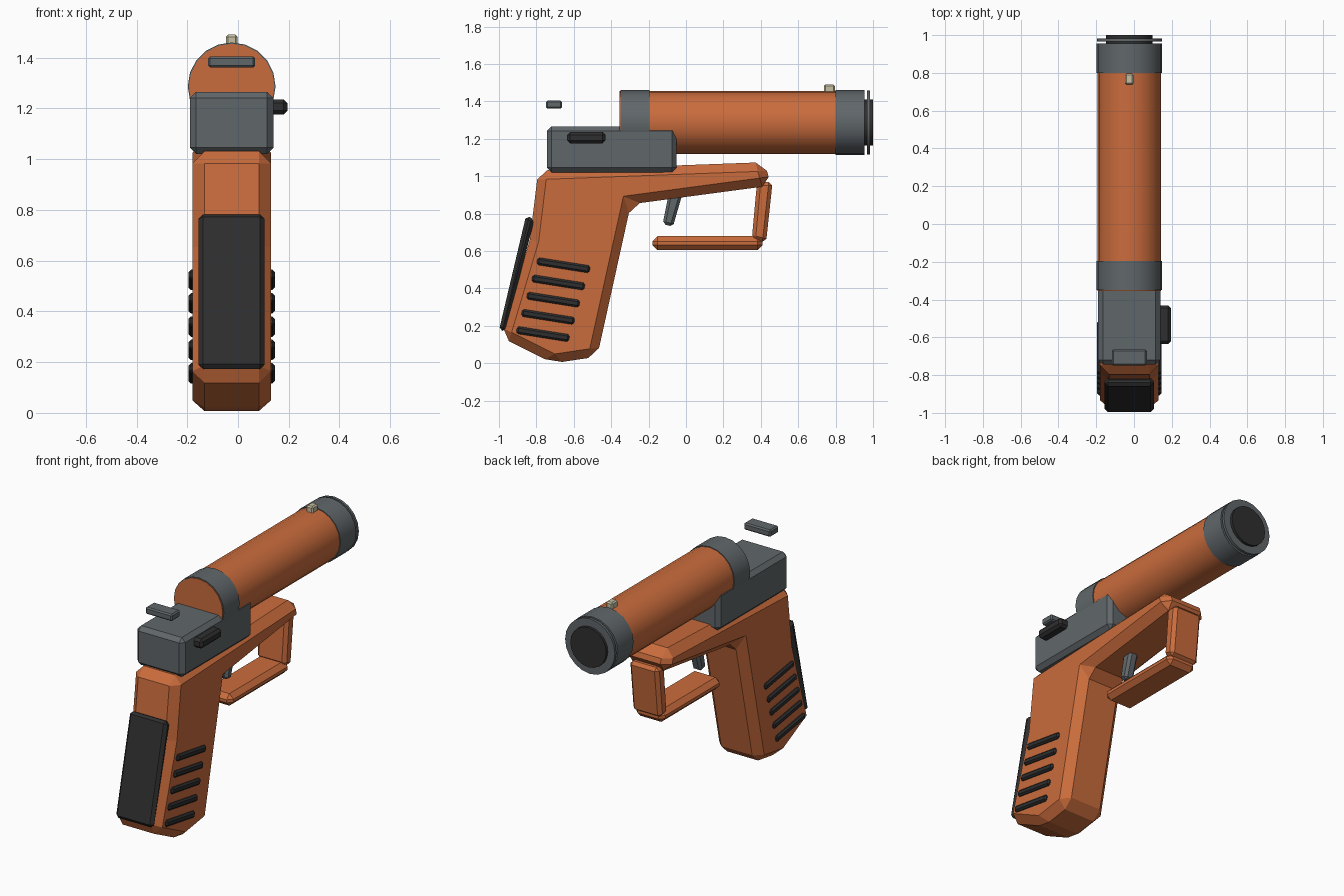
import bpy, bmesh, math
from mathutils import Matrix

if "Cube" in bpy.data.objects:
    bpy.data.objects.remove(bpy.data.objects["Cube"], do_unlink=True)

CX = -0.025        # centre plane of the body
AXIS_Z = 1.287     # barrel axis height


def material(name, rgb):
    m = bpy.data.materials.new(name)
    m.use_nodes = True
    m.diffuse_color = (*rgb, 1)
    m.node_tree.nodes["Principled BSDF"].inputs["Base Color"].default_value = (*rgb, 1)
    return m


orange = material("burnt orange", (0.59, 0.15, 0.046))
grey = material("steel grey", (0.118, 0.135, 0.144))
black = material("dark rubber", (0.028, 0.028, 0.028))
cream = material("pale cream", (0.58, 0.53, 0.37))


def finish(name, bm, mat, bevel=0):
    bmesh.ops.recalc_face_normals(bm, faces=bm.faces)
    me = bpy.data.meshes.new(name)
    bm.to_mesh(me)
    bm.free()
    me.materials.append(mat)
    ob = bpy.data.objects.new(name, me)
    bpy.context.collection.objects.link(ob)
    if bevel:
        mod = ob.modifiers.new("chamfer", 'BEVEL')
        mod.width = bevel
        mod.segments = 1
        mod.limit_method = 'ANGLE'
        mod.angle_limit = math.radians(32)
    return ob


def prism(name, outline, width, mat, bevel=0):
    """Side outline of (y, z) points, extruded across the body."""
    bm = bmesh.new()
    face = bm.faces.new([bm.verts.new((CX - width / 2, y, z)) for y, z in outline])
    new = bmesh.ops.extrude_face_region(bm, geom=[face])["geom"]
    bmesh.ops.translate(bm, vec=(width, 0, 0),
                        verts=[v for v in new if isinstance(v, bmesh.types.BMVert)])
    return finish(name, bm, mat, bevel)


def box(name, centre, size, mat, bevel=0, tilt=0):
    bm = bmesh.new()
    bmesh.ops.create_cube(bm, size=1)
    bmesh.ops.scale(bm, vec=size, verts=bm.verts)
    bmesh.ops.transform(bm, verts=bm.verts, matrix=Matrix.Translation(centre)
                        @ Matrix.Rotation(math.radians(tilt), 4, 'X'))
    return finish(name, bm, mat, bevel)


def tube(name, radius, y0, y1, mat):
    bm = bmesh.new()
    bmesh.ops.create_cone(bm, cap_ends=True, segments=20, radius1=radius,
                          radius2=radius, depth=y1 - y0)
    bmesh.ops.transform(bm, verts=bm.verts,
                        matrix=Matrix.Translation((CX, (y0 + y1) / 2, AXIS_Z))
                        @ Matrix.Rotation(math.pi / 2, 4, 'X'))
    ob = finish(name, bm, mat)
    bpy.ops.object.select_all(action='DESELECT')
    bpy.context.view_layer.objects.active = ob
    ob.select_set(True)
    bpy.ops.object.shade_smooth_by_angle(angle=math.radians(35))
    return ob


# Grip and lower frame
prism("grip_frame", [(-0.79, 1.03), (-0.835, 0.66), (-0.99, 0.14), (-0.71, 0),
                     (-0.475, 0.035), (-0.295, 0.85), (0.455, 0.95), (0.42, 1.075)],
      0.31, orange, 0.048)

# Rubber pad on the back of the grip
prism("grip_pad", [(-0.855, 0.79), (-0.81, 0.77), (-0.965, 0.17), (-1.0, 0.175)],
      0.26, black, 0.022)

# Grip ribs on both sides
for side, label in ((1, "left"), (-1, "right")):
    for i in range(5):
        box(f"{label}_grip_rib_{i + 1}",
            (CX + side * 0.15, -0.655 - 0.0275 * i, 0.524 - 0.092 * i),
            (0.04, 0.285, 0.04), black, 0.01, -9)

# Trigger and its guard
prism("trigger", [(-0.09, 0.92), (-0.015, 0.92), (-0.07, 0.73), (-0.125, 0.745)],
      0.065, grey, 0.015)
prism("guard_bar", [(-0.18, 0.605), (0.41, 0.605), (0.41, 0.68), (-0.18, 0.68)],
      0.2, orange, 0.028)
prism("guard_post", [(0.38, 0.97), (0.463, 0.97), (0.428, 0.645), (0.352, 0.665)],
      0.2, orange, 0.02)

# Receiver block with its side lever and floating sight
box("receiver", (CX, -0.397, 1.143), (0.33, 0.695, 0.245), grey, 0.025)
box("side_lever", (0.155, -0.533, 1.206), (0.08, 0.205, 0.06), black, 0.015)
box("rear_sight", (CX, -0.706, 1.383), (0.185, 0.085, 0.043), grey, 0.008)

# Barrel, collars and muzzle
tube("barrel", 0.168, -0.355, 0.9, orange)
tube("rear_collar", 0.173, -0.35, -0.195, grey)
tube("front_collar", 0.173, 0.8, 0.955, grey)
tube("muzzle_ring", 0.172, 0.967, 0.983, grey)
tube("muzzle_core", 0.124, 0.94, 1.0, black)

# Front sight
box("front_sight", (CX, 0.767, 1.468), (0.046, 0.058, 0.045), cream, 0.008)
